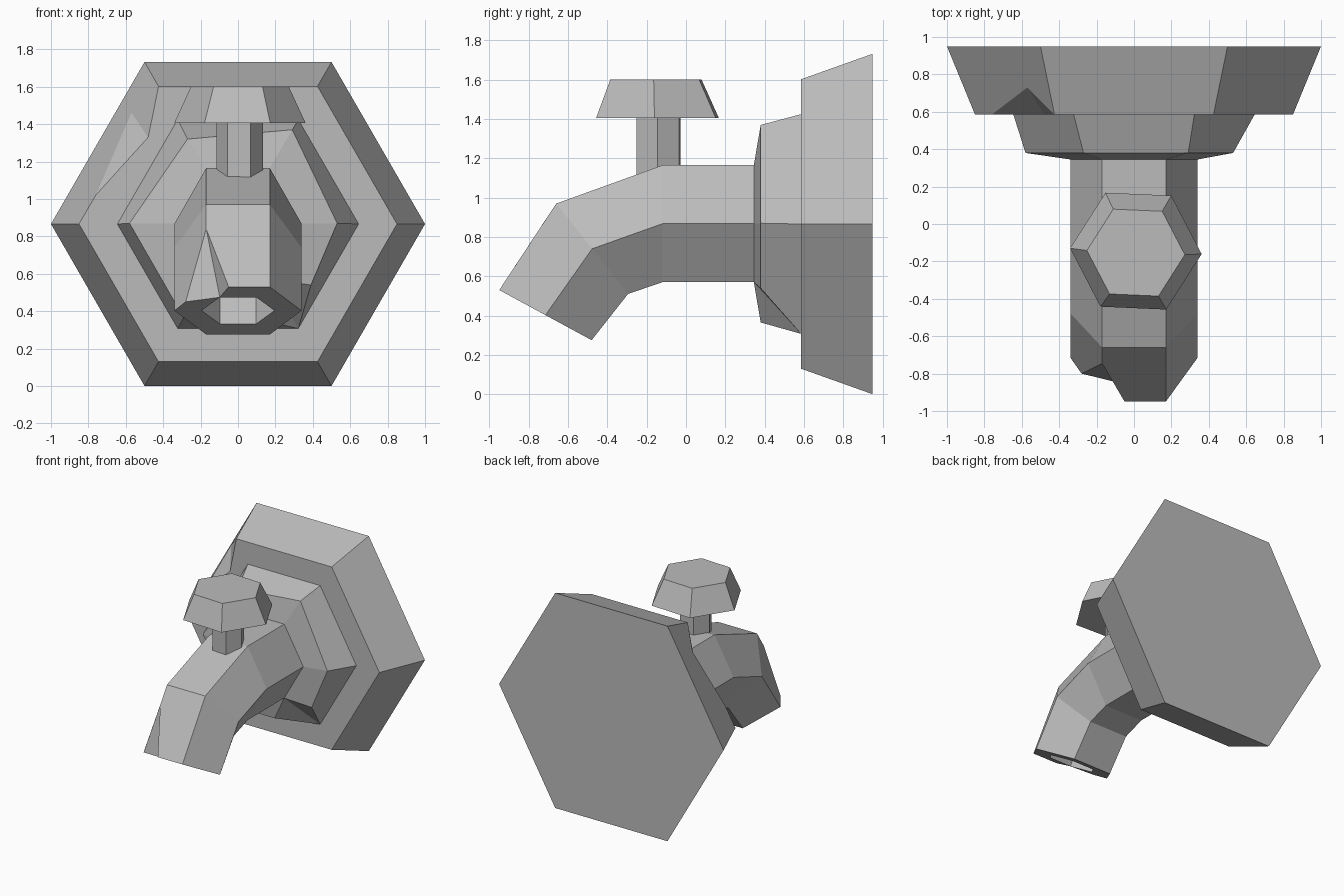
import bpy, bmesh, math
from mathutils import Vector as V

if "Cube" in bpy.data.objects:
    bpy.data.objects.remove(bpy.data.objects["Cube"])

grey = bpy.data.materials.new("light grey")
grey.diffuse_color = (0.5, 0.5, 0.5, 1)
grey.use_nodes = True
grey.node_tree.nodes["Principled BSDF"].inputs["Base Color"].default_value = grey.diffuse_color
ANG = [math.radians(60 * i) for i in range(6)]
MID = 0.866


def build(name, polys):
    """Flat-shaded object from polygons given by their corner points."""
    bm = bmesh.new()
    for p in polys:
        bm.faces.new([bm.verts.new(c) for c in p])
    bmesh.ops.remove_doubles(bm, verts=bm.verts, dist=0.0005)
    bmesh.ops.recalc_face_normals(bm, faces=bm.faces)
    me = bpy.data.meshes.new(name)
    bm.to_mesh(me)
    bm.free()
    me.materials.append(grey)
    ob = bpy.data.objects.new(name, me)
    bpy.context.collection.objects.link(ob)
    return ob


def section(r, top, bottom):
    """Six-sided section between a top and a bottom (y, z) point."""
    t, b = V((0, *top)), V((0, *bottom))
    return [(t + b) / 2 + (t - b) / 2 * math.sin(a) / MID + V((r * math.cos(a), 0, 0))
            for a in ANG]


def plate(y, r):
    return section(r, (y, MID + r * MID), (y, MID - r * MID))


def loft(a, b, skip=()):
    """Six quads joining two sections, leaving out the skipped sides."""
    return [[a[i], a[(i + 1) % 6], b[(i + 1) % 6], b[i]] for i in range(6) if i not in skip]


# Wall plate with a chipped upper left edge
back, front = plate(0.95, 1.0), plate(0.585, 0.85)
step = plate(0.585, 0.645)
a, d, p = V((-0.76, 0.585, 1.021)), V((-0.48, 0.585, 1.33)), V((-0.57, 0.73, 1.46))
polys = [back] + loft(back, front, [2]) + loft(front, step, [2])
polys += [[back[2], back[3], front[3], a, p, front[2]],
          [front[3], a, d, step[2], step[3]], [d, front[2], step[2]],
          [a, d, p], [d, front[2], p]]

# Collar with a chipped lower right corner
collar = [V((x, 0.38, z)) for x, z in
          [(0.53, 0.87), (0.29, 1.37), (-0.27, 1.32), (-0.58, 0.87), (-0.29, 0.365), (0.29, 0.365)]]
neck = section(0.34, (0.345, 1.165), (0.345, 0.57))
e, f = V((0.39, 0.38, 0.54)), V((0.06, 0.38, 0.365))
polys += loft(step, collar, [4, 5]) + loft(collar, neck, [4, 5])
polys += [[step[5], step[0], collar[0], e], [step[4], step[5], f, collar[4]],
          [e, step[5], neck[5]], [f, neck[5], step[5]],
          [collar[0], neck[0], neck[5], e], [collar[4], f, neck[5], neck[4]]]

# Bent spout with a chipped upper left lip
bend = section(0.34, (-0.12, 1.165), (-0.12, 0.57))
elbow = section(0.34, (-0.66, 0.97), (-0.295, 0.51))
lip = section(0.34, (-0.95, 0.53), (-0.48, 0.275))
hole = section(0.195, (-0.845, 0.474), (-0.585, 0.332))
deep = [v + V((0, 0.13, 0.22)) for v in hole]
c, t, s = V((-0.17, -0.746, 0.84)), V((-0.05, -0.95, 0.53)), V((-0.28, -0.80, 0.45))
polys += loft(neck, bend) + loft(bend, elbow) + loft(elbow, lip, [1, 2])
polys += [[elbow[1], elbow[2], c, t, lip[1]], [elbow[2], elbow[3], lip[3], s, c],
          [c, s, hole[2]], [c, hole[2], t],
          [lip[1], t, hole[2], hole[1]], [hole[2], s, lip[3], hole[3]]]
# Outlet rim and recess
polys += loft(lip, hole, [1, 2]) + loft(hole, deep) + [deep]
build("faucet_body", polys)


# Handle: tapered six-sided knob on a stem
def ring(r, y, z):
    w = math.radians(-2.5)
    return [V((0.01 + r * math.cos(q + w), y + r * math.sin(q + w), z)) for q in ANG]


def prism(name, low, high):
    build(name, loft(low, high) + [low, high])


prism("handle_stem", ring(0.125, -0.14, 1.08), ring(0.125, -0.14, 1.41))
prism("handle_knob", ring(0.352, -0.145, 1.405), ring(0.262, -0.153, 1.6))
